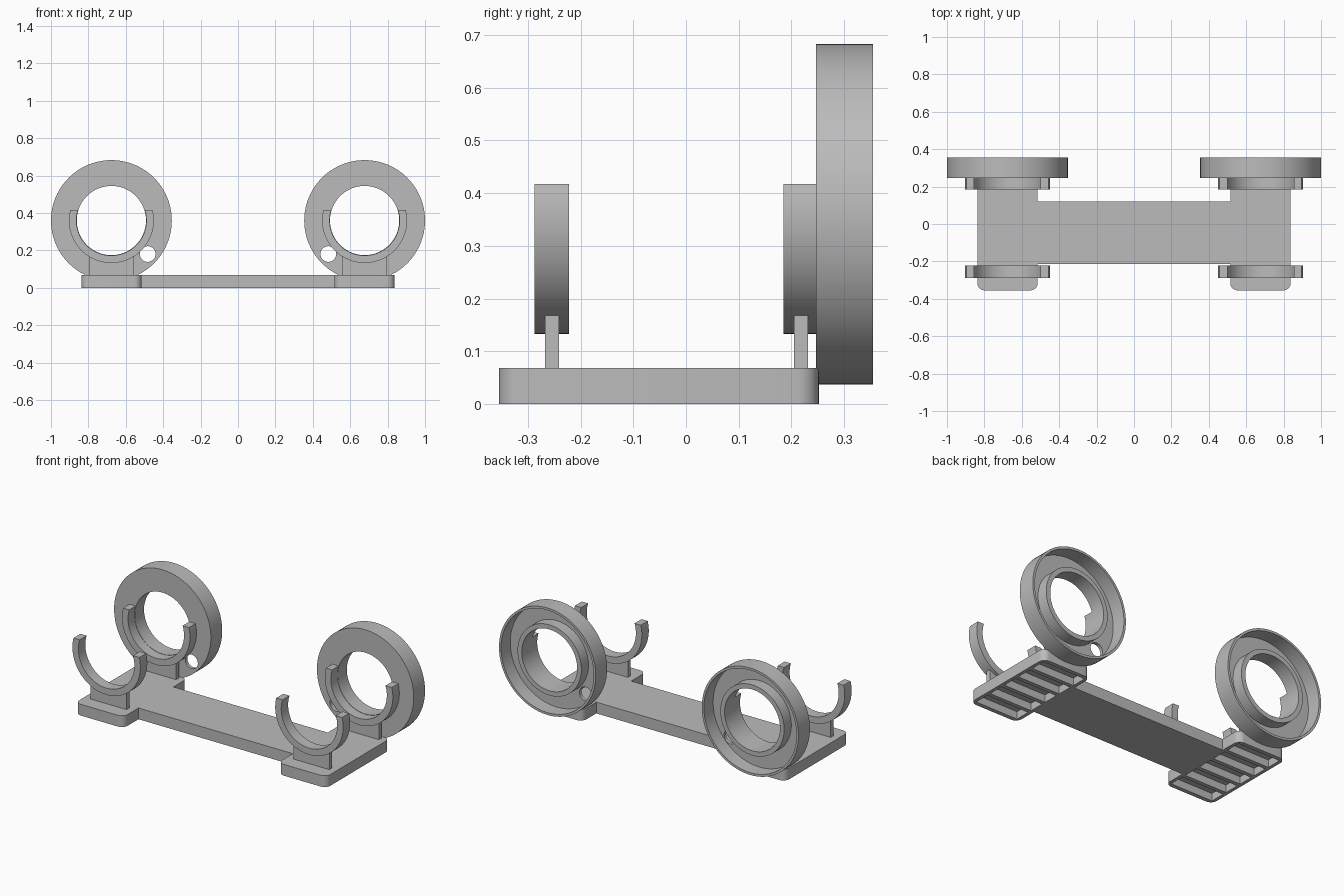
import bpy, bmesh
from math import pi, sin, cos, asin
from mathutils import Vector

if "Cube" in bpy.data.objects:
    bpy.data.objects.remove(bpy.data.objects["Cube"])

grey = bpy.data.materials.new("plain grey")
grey.use_nodes = True
grey.diffuse_color = (0.5, 0.5, 0.5, 1)
grey.node_tree.nodes["Principled BSDF"].inputs["Base Color"].default_value = (0.5, 0.5, 0.5, 1)

CX, CZ = 0.677, 0.36          # ring axis
PAD_IN, PAD_OUT = 0.515, 0.838
PAD_FRONT, PAD_BACK, BASE_H = -0.355, 0.252, 0.068


def finish(name, bm):
    bmesh.ops.recalc_face_normals(bm, faces=bm.faces[:])
    mesh = bpy.data.meshes.new(name)
    bm.to_mesh(mesh)
    bm.free()
    mesh.materials.append(grey)
    obj = bpy.data.objects.new(name, mesh)
    bpy.context.collection.objects.link(obj)
    return obj


def extrude(name, points, depth):
    """Closed outline of 3D points pushed along a vector."""
    bm = bmesh.new()
    face = bm.faces.new([bm.verts.new(p) for p in points])
    out = bmesh.ops.extrude_face_region(bm, geom=[face])
    moved = [v for v in out["geom"] if isinstance(v, bmesh.types.BMVert)]
    bmesh.ops.translate(bm, verts=moved, vec=Vector(depth))
    return finish(name, bm)


def box(name, x, y, z):
    pts = [(x[0], y[0], z[0]), (x[1], y[0], z[0]), (x[1], y[1], z[0]), (x[0], y[1], z[0])]
    return extrude(name, pts, (0, 0, z[1] - z[0]))


def lathe(name, profile, cx, steps=96):
    """Closed (radius, y) profile turned about the ring axis."""
    bm = bmesh.new()
    rows = [[bm.verts.new((cx + r * cos(2 * pi * i / steps), y, CZ + r * sin(2 * pi * i / steps)))
             for r, y in profile] for i in range(steps)]
    n = len(profile)
    for i in range(steps):
        a, b = rows[i], rows[(i + 1) % steps]
        for j in range(n):
            k = (j + 1) % n
            bm.faces.new((a[j], a[k], b[k], b[j]))
    return finish(name, bm)


def cut(obj, cutter):
    mod = obj.modifiers.new("cut", "BOOLEAN")
    mod.operation, mod.solver, mod.object = "DIFFERENCE", "EXACT", cutter
    cutter.hide_render = True
    bpy.context.view_layer.objects.active = obj
    bpy.ops.object.modifier_apply(modifier=mod.name)
    bpy.data.objects.remove(cutter)


def smooth(obj):
    bpy.ops.object.select_all(action="DESELECT")
    obj.select_set(True)
    bpy.context.view_layer.objects.active = obj
    bpy.ops.object.shade_smooth_by_angle(angle=pi / 6)


def corner(x, y, start, r=0.04, steps=8):
    """Rounded corner points around the centre (x, y)."""
    return [(x + r * cos(start + pi / 2 * i / steps), y + r * sin(start + pi / 2 * i / steps), 0)
            for i in range(steps + 1)]


# Base plate: two rounded end pads joined by a bridge
R = 0.04
right_half = [(PAD_IN, -0.213, 0)]
right_half += corner(PAD_IN + R, PAD_FRONT + R, pi)
right_half += corner(PAD_OUT - R, PAD_FRONT + R, -pi / 2)
right_half += corner(PAD_OUT - R, PAD_BACK - R, 0)
right_half += corner(PAD_IN + R, PAD_BACK - R, pi / 2)
right_half += [(PAD_IN, 0.12, 0)]
left_half = [(-x, y, z) for x, y, z in reversed(right_half)]
base = extrude("base_plate", right_half + left_half, (0, 0, BASE_H))

# Grooves under each pad, leaving cross ribs
GROOVES, RIB = 5, 0.025
pitch = (PAD_BACK - PAD_FRONT - RIB) / GROOVES
for side in (-1, 1):
    xs = sorted((side * (PAD_IN + 0.02), side * (PAD_OUT - 0.02)))
    for i in range(GROOVES):
        y0 = PAD_FRONT + RIB + i * pitch
        cut(base, box("groove_cutter", xs, (y0, y0 + pitch - RIB), (-0.05, 0.045)))
smooth(base)


def cradle(name, cx, y0, y1, ro=0.227, ri=0.187, top=0.057, steps=48):
    """Open C-shaped clip with ends cut level."""
    def arc(r):
        a = asin(top / r)
        return [(cx + r * cos(t), y0, CZ + r * sin(t))
                for t in (pi - a + (pi + 2 * a) * i / steps for i in range(steps + 1))]
    smooth(extrude(name, arc(ro) + arc(ri)[::-1], (0, y1 - y0, 0)))


# Back cup: front plate, thin outer rim, inner tube
B0, B1, FLOOR = 0.247, 0.355, 0.267
cup_profile = [(0.185, B0), (0.323, B0), (0.323, B1), (0.309, B1), (0.309, FLOOR),
               (0.213, FLOOR), (0.213, B1 - 0.02), (0.185, B1 - 0.02)]

for side, label in ((-1, "right"), (1, "left")):
    cx = side * CX
    cup = lathe(label + "_cup_ring", cup_profile, cx)
    hx, hz, hr = side * 0.483, 0.181, 0.042
    hole = [(hx + hr * cos(pi * i / 16), B0 - 0.05, hz + hr * sin(pi * i / 16)) for i in range(32)]
    cut(cup, extrude("hole_cutter", hole, (0, 0.085, 0)))
    smooth(cup)
    # Cradles and their support posts
    for place, y0, y1, p0, p1 in (("front", -0.288, -0.222, -0.268, -0.241),
                                  ("back", 0.185, B0, 0.205, 0.232)):
        cradle(f"{label}_{place}_cradle", cx, y0, y1)
        box(f"{label}_{place}_support", (cx - 0.12, cx + 0.12), (p0, p1), (BASE_H, 0.168))
